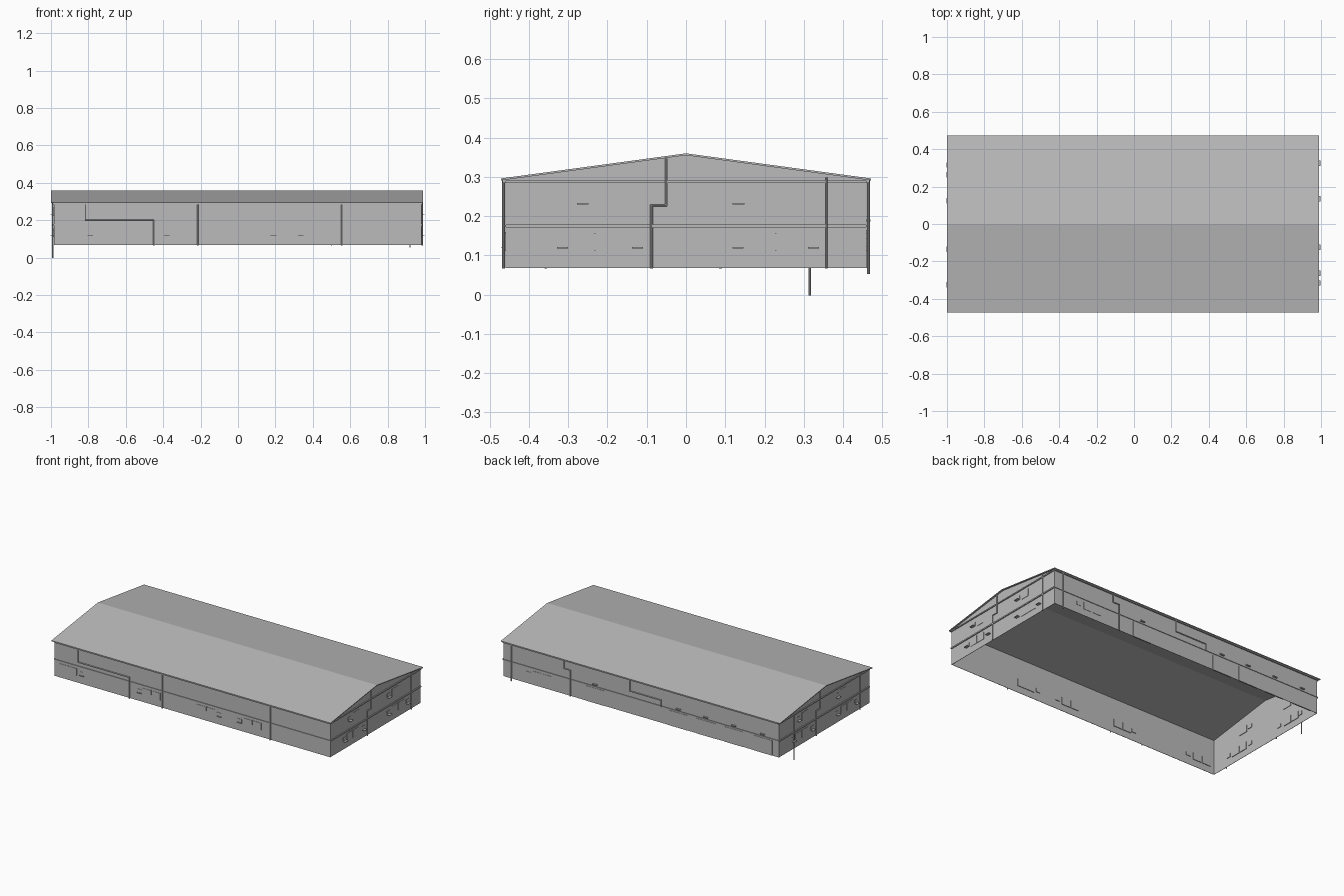
import bpy, bmesh
from mathutils import Vector

cube = bpy.data.objects.get("Cube")
if cube:
    bpy.data.objects.remove(cube)

grey = bpy.data.materials.new("light_grey")
grey.use_nodes = True
colour = (0.5, 0.5, 0.5, 1)
grey.diffuse_color = colour
grey.node_tree.nodes["Principled BSDF"].inputs["Base Color"].default_value = colour

X0, X1, Y = -0.985, 0.98, 0.46          # wall planes
BASE, EAVE, RIDGE = 0.068, 0.293, 0.36


def finish(name, bm, smooth=False):
    mesh = bpy.data.meshes.new(name)
    bm.to_mesh(mesh)
    bm.free()
    mesh.materials.append(grey)
    for p in mesh.polygons:
        p.use_smooth = smooth
    ob = bpy.data.objects.new(name, mesh)
    bpy.context.collection.objects.link(ob)
    return ob


def solidify(ob, thickness):
    mod = ob.modifiers.new("thickness", "SOLIDIFY")
    mod.thickness = thickness
    mod.offset = -1


def at(side, u, z, d=0.0):
    """Point on a wall: u along it, z up, d outwards."""
    return Vector({"front": (u, -Y - d, z), "back": (u, Y + d, z),
                   "right": (X1 + d, u, z), "left": (X0 - d, u, z)}[side])


def block(bm, side, u0, u1, z0, z1, d0, d1):
    a, b = at(side, u0, z0, d0), at(side, u1, z1, d1)
    made = bmesh.ops.create_cube(bm, size=1)["verts"]
    for v in made:
        v.co = (a + b) / 2 + v.co * (b - a)


def plates(name, side, rects, d0=-0.006, d1=0.002):
    bm = bmesh.new()
    for u, w, z0, z1 in rects:
        block(bm, side, u - w / 2, u + w / 2, z0, z1, d0, d1)
    bmesh.ops.recalc_face_normals(bm, faces=bm.faces)
    return finish(name, bm)


def pipe(name, side, points, r=0.0035):
    bm = bmesh.new()
    pts = [at(side, u, z, 0.005) for u, z in points]
    for a, b in zip(pts, pts[1:]):
        axis = b - a
        made = bmesh.ops.create_cone(bm, cap_ends=True, segments=8, radius1=r,
                                     radius2=r, depth=axis.length + r)["verts"]
        turn = axis.to_track_quat("Z", "Y")
        for v in made:
            v.co = turn @ v.co + (a + b) / 2
    return finish(name, bm)


# Wall shell, open underneath, with gable ends
bm = bmesh.new()
for side in ("front", "back"):
    bm.faces.new([bm.verts.new(p) for p in (
        at(side, X0, BASE), at(side, X1, BASE), at(side, X1, EAVE), at(side, X0, EAVE))])
for side in ("left", "right"):
    bm.faces.new([bm.verts.new(p) for p in (
        at(side, -Y, BASE), at(side, Y, BASE), at(side, Y, EAVE),
        at(side, 0, RIDGE - 0.005), at(side, -Y, EAVE))])
bmesh.ops.remove_doubles(bm, verts=bm.verts, dist=0.0001)
bmesh.ops.recalc_face_normals(bm, faces=bm.faces)
solidify(finish("walls", bm), 0.003)

# Pitched roof slab
bm = bmesh.new()
rows = [[bm.verts.new((x, y, z)) for x in (-1.0, 0.99)]
        for y, z in ((-0.472, EAVE + 0.003), (0, RIDGE), (0.472, EAVE + 0.003))]
for a, b in zip(rows, rows[1:]):
    bm.faces.new((a[0], a[1], b[1], b[0]))
solidify(finish("roof", bm), 0.005)

# Ledges between the storeys and bands under the eaves
for side in ("left", "right"):
    plates(side + "_ledge", side, [(0, 2 * Y, 0.171, 0.179)], 0, 0.006)
    plates(side + "_eave_band", side, [(0, 2 * Y, 0.284, 0.291)], 0, 0.006)
for side in ("front", "back"):
    plates(side + "_ledge", side, [((X0 + X1) / 2, X1 - X0, 0.173, 0.177)], 0, 0.004)
    plates(side + "_gutter", side, [((X0 + X1) / 2, X1 - X0, 0.285, 0.292)], 0, 0.008)


def sills(rects):
    return [(u, w, z0 - 0.003, z0) for u, w, z0, z1 in rects]


# Gable windows, turned half round for the opposite end
for side, s in (("right", 1), ("left", -1)):
    large = [(s * u, 0.06, 0.111, 0.157) for u in (-0.265, -0.2, 0.197, 0.261)]
    large += [(s * u, 0.062, 0.222, 0.268) for u in (-0.199, 0.196)]
    small = [(s * u, 0.028, 0.121, 0.144) for u in (-0.315, -0.124, 0.133, 0.325)]
    small += [(s * u, 0.03, 0.233, 0.256) for u in (-0.263, 0.134)]
    plates(side + "_large_windows", side, large)
    plates(side + "_small_windows", side, small)
    plates(side + "_window_sills", side, sills(small), 0, 0.018)
    plates(side + "_mullions", side,
           [(s * u, 0.004, 0.111, 0.157) for u in (-0.232, 0.229)], 0, 0.005)
    pipe(side + "_offset_downpipe", side,
         [(s * -0.05, 0.345), (s * -0.05, 0.228), (s * -0.088, 0.228), (s * -0.088, BASE)])
    pipe(side + "_downpipe", side, [(s * 0.357, 0.297), (s * 0.357, BASE)])
pipe("left_drain", "left", [(0.315, 0.29), (0.315, 0.0)])

# Front windows in pairs, small vents and downpipes
pairs = (-0.89, -0.295, 0.095, 0.425)
plates("front_windows", "front",
       [(u + o, 0.06, 0.111, 0.157) for u in pairs for o in (-0.033, 0.033)])
plates("front_mullions", "front", [(u, 0.004, 0.13, 0.16) for u in pairs], 0, 0.005)
vents = [(u, 0.03, 0.122, 0.144) for u in (-0.79, -0.38, 0.19, 0.335)]
plates("front_vents", "front", vents)
plates("front_vent_sills", "front", sills(vents), 0, 0.01)
pipe("front_offset_downpipe", "front",
     [(-0.815, 0.29), (-0.815, 0.203), (-0.45, 0.203), (-0.45, BASE)])
for i, u in enumerate((-0.215, 0.555)):
    pipe("front_downpipe_%d" % i, "front", [(u, 0.29), (u, BASE)])

# Back loading doors with lamps above, windows and downpipes
doors = (-0.87, -0.665, -0.465, -0.27, 0.325)
plates("back_doors", "back", [(u, 0.135, BASE, 0.165) for u in doors])
plates("back_door_lamps", "back", [(u, 0.03, 0.186, 0.192) for u in doors], 0, 0.01)
plates("back_windows", "back",
       [(0.7 + o, 0.06, 0.111, 0.157) for o in (-0.033, 0.033)])
plates("back_vent", "back", [(0.8, 0.03, 0.122, 0.144)])
pipe("back_corner_downpipe", "back", [(0.92, 0.29), (0.92, 0.055)])
pipe("back_stepped_downpipe", "back",
     [(0.545, 0.29), (0.545, 0.235), (0.5, 0.235), (0.5, BASE)])
pipe("back_offset_downpipe", "back",
     [(0.075, 0.29), (0.075, 0.215), (-0.148, 0.215), (-0.148, 0.175)])
